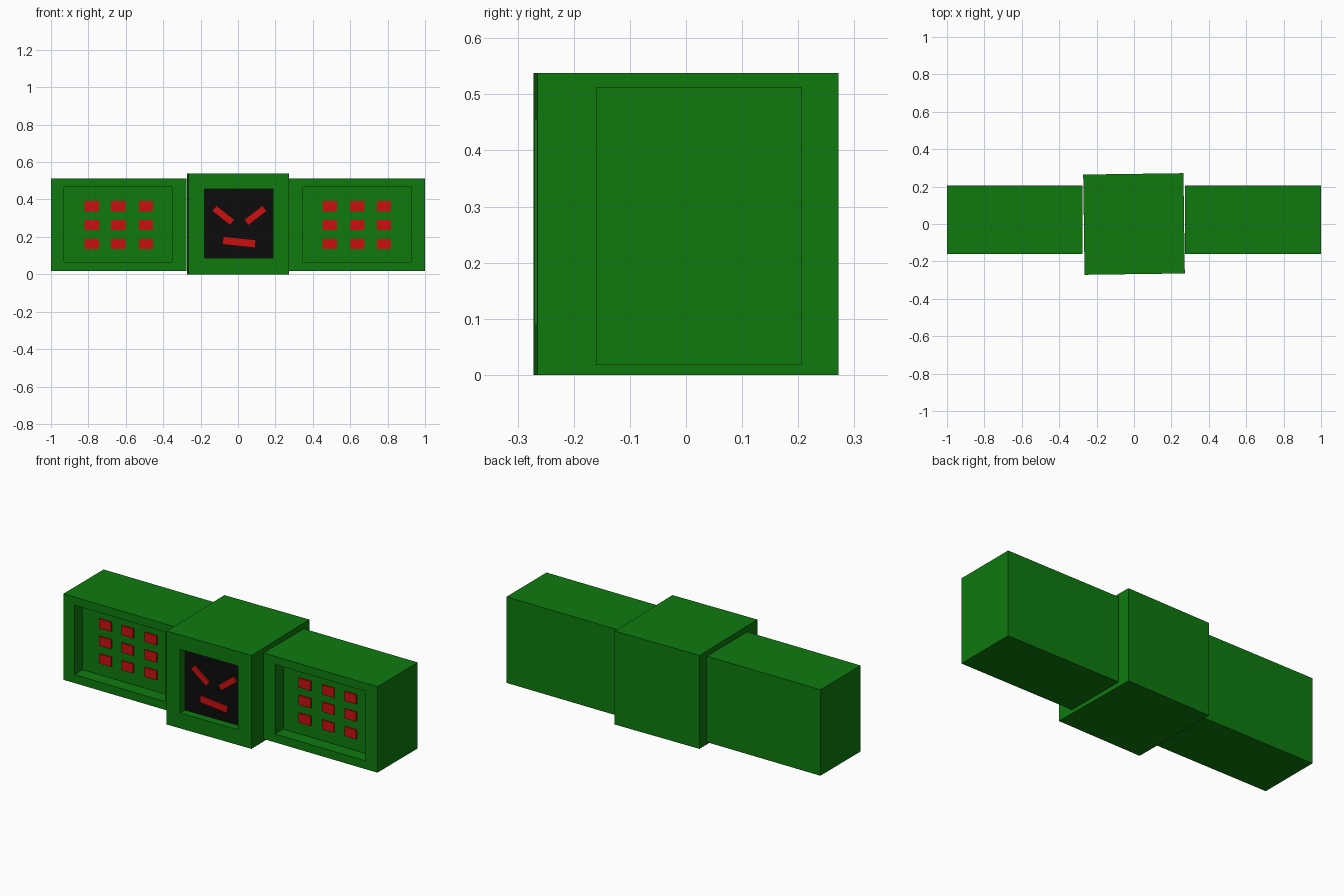
import bpy, bmesh, math
from mathutils import Matrix, Vector

if "Cube" in bpy.data.objects:
    bpy.data.objects.remove(bpy.data.objects["Cube"], do_unlink=True)


def material(name, rgb):
    m = bpy.data.materials.new(name)
    m.use_nodes = True
    m.diffuse_color = (*rgb, 1)
    m.node_tree.nodes["Principled BSDF"].inputs["Base Color"].default_value = (*rgb, 1)
    return m


green = material("green", (0.0045, 0.195, 0.0045))
black = material("black", (0.0037, 0.0037, 0.0037))
red = material("red", (0.6, 0.005, 0.005))


def finish(name, bm, mats, matrix=None):
    mesh = bpy.data.meshes.new(name)
    bmesh.ops.recalc_face_normals(bm, faces=bm.faces)
    bm.to_mesh(mesh)
    bm.free()
    for m in mats:
        mesh.materials.append(m)
    ob = bpy.data.objects.new(name, mesh)
    bpy.context.collection.objects.link(ob)
    if matrix:
        ob.matrix_world = matrix
    return ob


def box(bm, lo, hi, spin=0):
    """Box between two corners, optionally spun about y through its centre."""
    lo, hi = Vector(lo), Vector(hi)
    size = hi - lo
    bmesh.ops.create_cube(bm, size=1, matrix=Matrix.Translation((lo + hi) / 2)
                          @ Matrix.Rotation(-spin, 4, 'Y') @ Matrix.Diagonal((*size, 1)))


def recessed_box(name, lo, hi, rx, rz, depth, mats, matrix=None):
    """Box whose front has a rectangular recess; its back takes the last material."""
    bm = bmesh.new()
    box(bm, lo, hi)
    bm.normal_update()
    front = min(bm.faces, key=lambda f: f.calc_center_median().y)
    mid = front.calc_center_median()
    # rim of the recess, then its walls
    bmesh.ops.inset_region(bm, faces=[front], thickness=0.01)
    for v in front.verts:
        v.co.x = rx[0] if v.co.x < mid.x else rx[1]
        v.co.z = rz[0] if v.co.z < mid.z else rz[1]
    back = bmesh.ops.extrude_discrete_faces(bm, faces=[front])["faces"][0]
    bmesh.ops.translate(bm, verts=back.verts, vec=(0, depth, 0))
    back.material_index = len(mats) - 1
    return finish(name, bm, mats, matrix)


# Side cases with a 3 x 3 button grid in each recess
Y0, Y1, DEPTH, PLATE = -0.16, 0.206, 0.075, 0.008
for side, x0, x1, rx, cols in (
        ("right", -1.0, -0.276, (-0.93, -0.352), (-0.782, -0.64, -0.492)),
        ("left", 0.274, 1.0, (0.348, 0.925), (0.49, 0.637, 0.78))):
    recessed_box(side + "_case", (x0, Y0, 0.018), (x1, Y1, 0.513),
                 rx, (0.066, 0.466), DEPTH, [green])
    bm = bmesh.new()
    yb = Y0 + DEPTH
    for cx in cols:
        for cz in (0.162, 0.264, 0.364):
            box(bm, (cx - 0.038, yb - PLATE, cz - 0.027), (cx + 0.038, yb + 0.001, cz + 0.027))
    finish(side + "_buttons", bm, [red])

# Central head, turned slightly, with a dark screen
H = 0.268
turn = Matrix.Rotation(math.radians(0.78), 4, 'Z')
recessed_box("head", (-H, -H, 0), (H, H, 0.538), (-0.183, 0.183), (0.088, 0.455),
             0.045, [green, black], turn)

# Slanted eyes and crooked mouth on the screen
ys = -H + 0.045
for name, cx, cz, length, height, angle in (
        ("right_eye", -0.082, 0.315, 0.12, 0.034, -38),
        ("left_eye", 0.09, 0.315, 0.12, 0.034, 38),
        ("mouth", 0.003, 0.172, 0.172, 0.038, -6)):
    bm = bmesh.new()
    box(bm, (cx - length / 2, ys - PLATE, cz - height / 2),
        (cx + length / 2, ys + 0.001, cz + height / 2), math.radians(angle))
    finish(name, bm, [red], turn)
